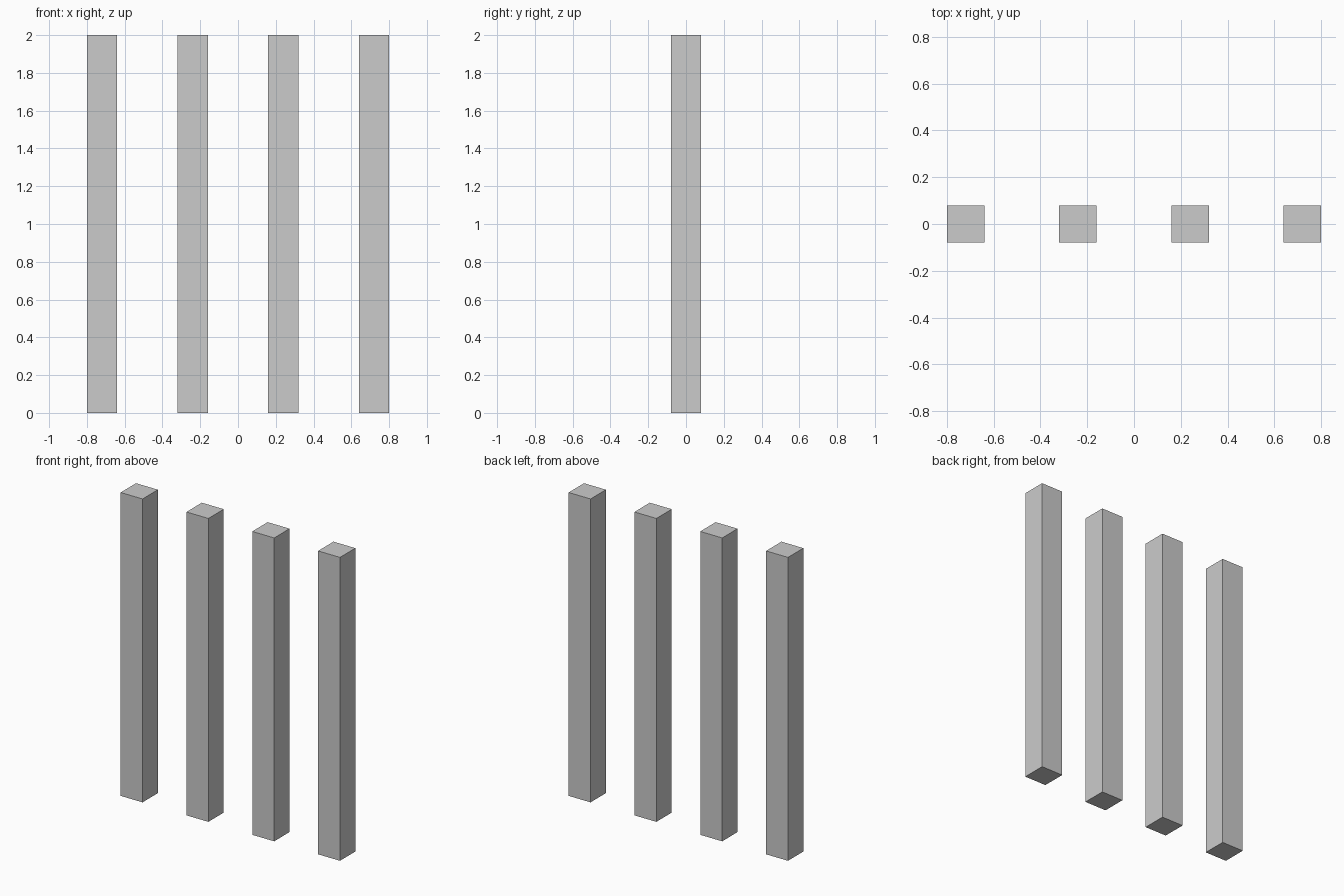
import bpy

if "Cube" in bpy.data.objects:
    bpy.data.objects.remove(bpy.data.objects["Cube"])

WIDTH = 0.16
HEIGHT = 2.0
SPACING = 0.48
COUNT = 4


def add_post(name, x):
    """Square post standing on the ground."""
    bpy.ops.mesh.primitive_cube_add(size=1, location=(x, 0, HEIGHT / 2))
    post = bpy.context.object
    post.name = name
    post.scale = (WIDTH, WIDTH, HEIGHT)
    bpy.ops.object.transform_apply(location=False, rotation=False, scale=True)
    return post


# Row of evenly spaced posts, centred on x = 0
for i in range(COUNT):
    add_post(f"post_{i + 1}", (i - (COUNT - 1) / 2) * SPACING)
